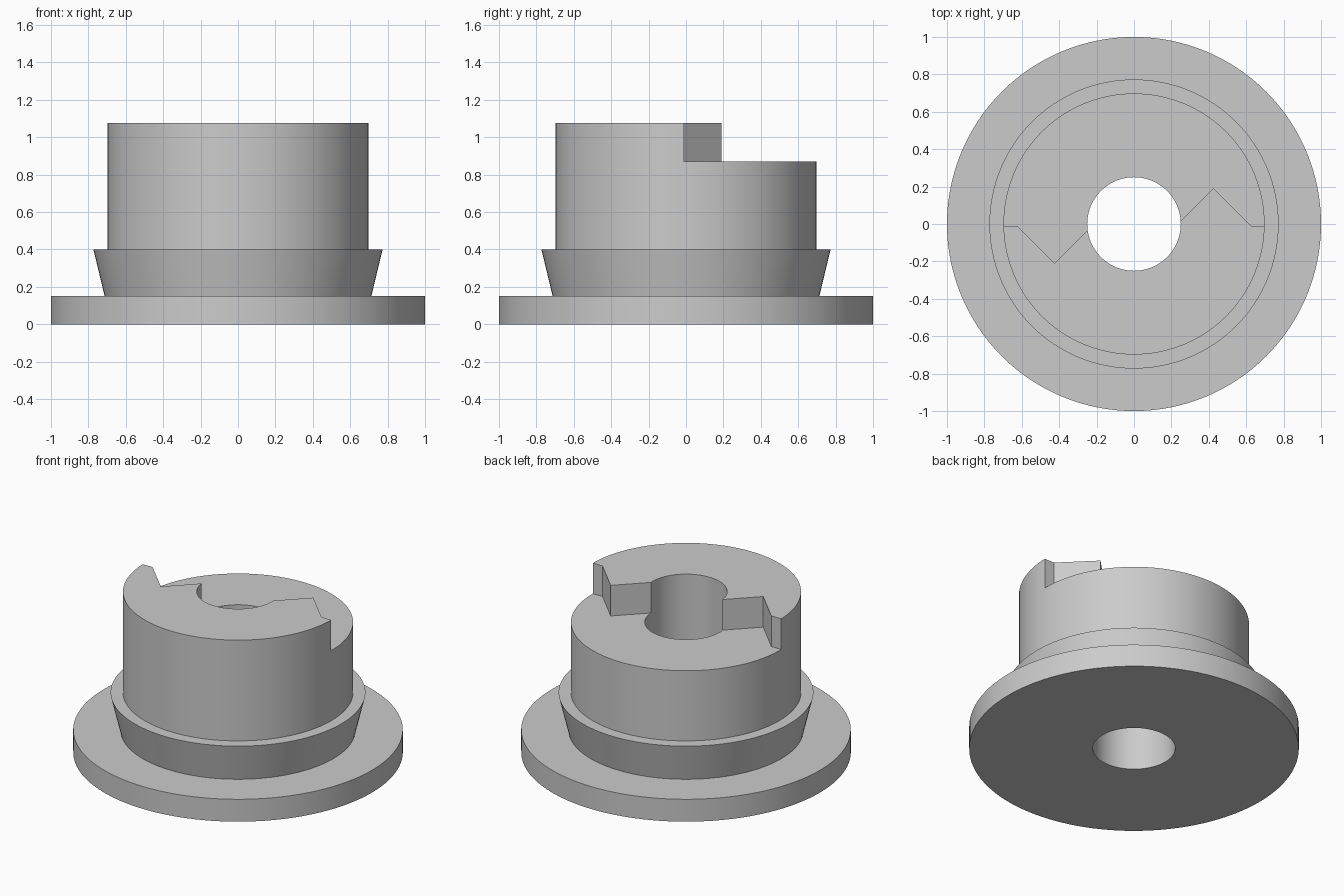
import bpy
import bmesh
from math import cos, sin, tau, radians

cube = bpy.data.objects.get("Cube")
if cube:
    bpy.data.objects.remove(cube, do_unlink=True)

SEGMENTS = 128
LOW, TOP = 0.87, 1.075

grey = bpy.data.materials.new("plain grey")
grey.use_nodes = True
grey.diffuse_color = (0.6, 0.6, 0.6, 1)
grey.node_tree.nodes["Principled BSDF"].inputs["Base Color"].default_value = (0.6, 0.6, 0.6, 1)


def make_object(name, bm):
    bmesh.ops.recalc_face_normals(bm, faces=bm.faces[:])
    mesh = bpy.data.meshes.new(name)
    bm.to_mesh(mesh)
    bm.free()
    mesh.materials.append(grey)
    obj = bpy.data.objects.new(name, mesh)
    bpy.context.collection.objects.link(obj)
    return obj


def lathe(name, profile):
    """Revolve a closed (radius, height) outline around z."""
    bm = bmesh.new()
    rings = [[bm.verts.new((r * cos(tau * i / SEGMENTS), r * sin(tau * i / SEGMENTS), z))
              for i in range(SEGMENTS)] for r, z in profile]
    for a, b in zip(rings, rings[1:] + rings[:1]):
        for i in range(SEGMENTS):
            j = (i + 1) % SEGMENTS
            bm.faces.new((a[i], a[j], b[j], b[i]))
    return make_object(name, bm)


def prism(name, outline, bottom, top):
    """Extrude an (x, y) outline upwards."""
    bm = bmesh.new()
    face = bm.faces.new([bm.verts.new((x, y, bottom)) for x, y in outline])
    out = bmesh.ops.extrude_face_region(bm, geom=[face])
    verts = [v for v in out["geom"] if isinstance(v, bmesh.types.BMVert)]
    bmesh.ops.translate(bm, vec=(0, 0, top - bottom), verts=verts)
    return make_object(name, bm)


# Flange, flared collar, barrel and through bore in one turned piece
body = lathe("flanged_bushing", [
    (0.25, 0), (1, 0), (1, 0.15), (0.713, 0.15), (0.773, 0.4),
    (0.698, 0.4), (0.698, TOP), (0.25, TOP)])

# Stepped back half with one tooth and one notch along the dividing line
cutter = prism("step_cutter", [
    (-1, -0.01), (-0.625, -0.01), (-0.425, -0.21), (-0.225, -0.01),
    (0.225, -0.01), (0.425, 0.19), (0.625, -0.01), (1, -0.01),
    (1, 1), (-1, 1)], LOW, TOP + 0.3)
cutter.hide_render = True

cut = body.modifiers.new("step", "BOOLEAN")
cut.operation = "DIFFERENCE"
cut.solver = "EXACT"
cut.object = cutter

bpy.ops.object.select_all(action="DESELECT")
body.select_set(True)
bpy.context.view_layer.objects.active = body
bpy.ops.object.modifier_apply(modifier=cut.name)
bpy.data.objects.remove(cutter, do_unlink=True)
bpy.ops.object.shade_smooth_by_angle(angle=radians(30))
